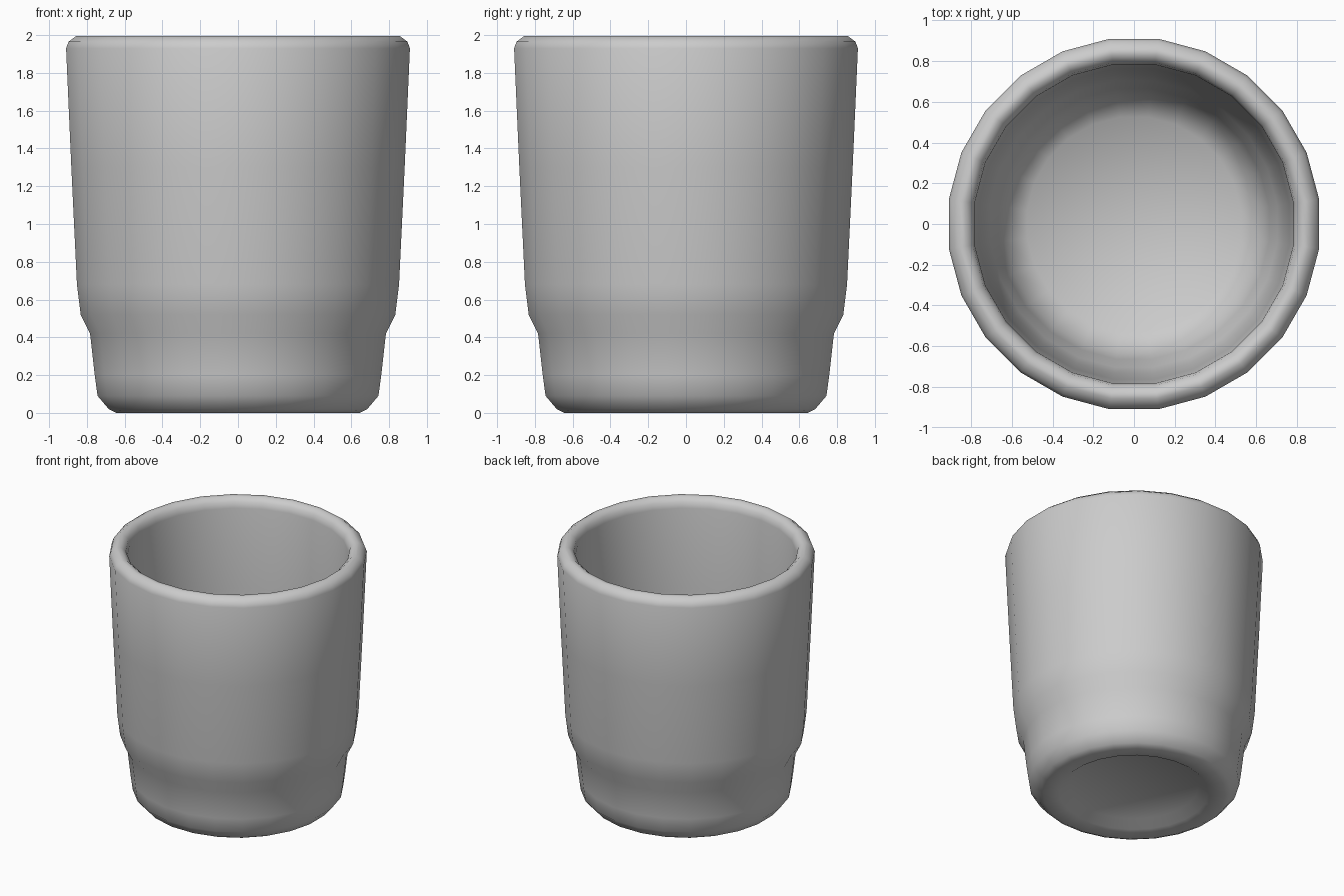
import bpy, bmesh, math

if "Cube" in bpy.data.objects:
    bpy.data.objects.remove(bpy.data.objects["Cube"])

SIDES = 24

# Cup cross-section (radius, height): underside, outer wall, rim, inner wall, floor
PROFILE = [
    (0.0, 0.06), (0.46, 0.06), (0.53, 0.01), (0.65, 0.0), (0.69, 0.02), (0.75, 0.09),
    (0.765, 0.2), (0.79, 0.42), (0.84, 0.52), (0.86, 0.68), (0.89, 1.3),
    (0.918, 1.93), (0.905, 1.965), (0.865, 1.995), (0.835, 1.995),
    (0.80, 1.965), (0.79, 1.92), (0.77, 1.3), (0.74, 0.62), (0.71, 0.5),
    (0.67, 0.4), (0.64, 0.24), (0.53, 0.14), (0.0, 0.13),
]


def lathe(name, profile, sides, mat):
    """Revolve a profile whose ends lie on the z axis."""
    bm = bmesh.new()
    rings = []
    for r, z in profile:
        if r == 0:
            rings.append([bm.verts.new((0, 0, z))] * sides)
        else:
            rings.append([bm.verts.new((r * math.cos((i + 0.5) * math.tau / sides),
                                        r * math.sin((i + 0.5) * math.tau / sides), z))
                          for i in range(sides)])
    for a, b in zip(rings, rings[1:]):
        for i in range(sides):
            j = (i + 1) % sides
            quad = [a[i], a[j], b[j], b[i]]
            bm.faces.new(list(dict.fromkeys(quad)))
    bmesh.ops.recalc_face_normals(bm, faces=bm.faces)
    for f in bm.faces:
        f.smooth = True
    mesh = bpy.data.meshes.new(name)
    bm.to_mesh(mesh)
    bm.free()
    mesh.materials.append(mat)
    obj = bpy.data.objects.new(name, mesh)
    bpy.context.collection.objects.link(obj)
    return obj


grey = bpy.data.materials.new("grey_ceramic")
grey.diffuse_color = (0.6, 0.6, 0.6, 1)
grey.use_nodes = True
grey.node_tree.nodes["Principled BSDF"].inputs["Base Color"].default_value = grey.diffuse_color

# Tumbler with a stepped foot and a rounded lip
lathe("cup", PROFILE, SIDES, grey)
